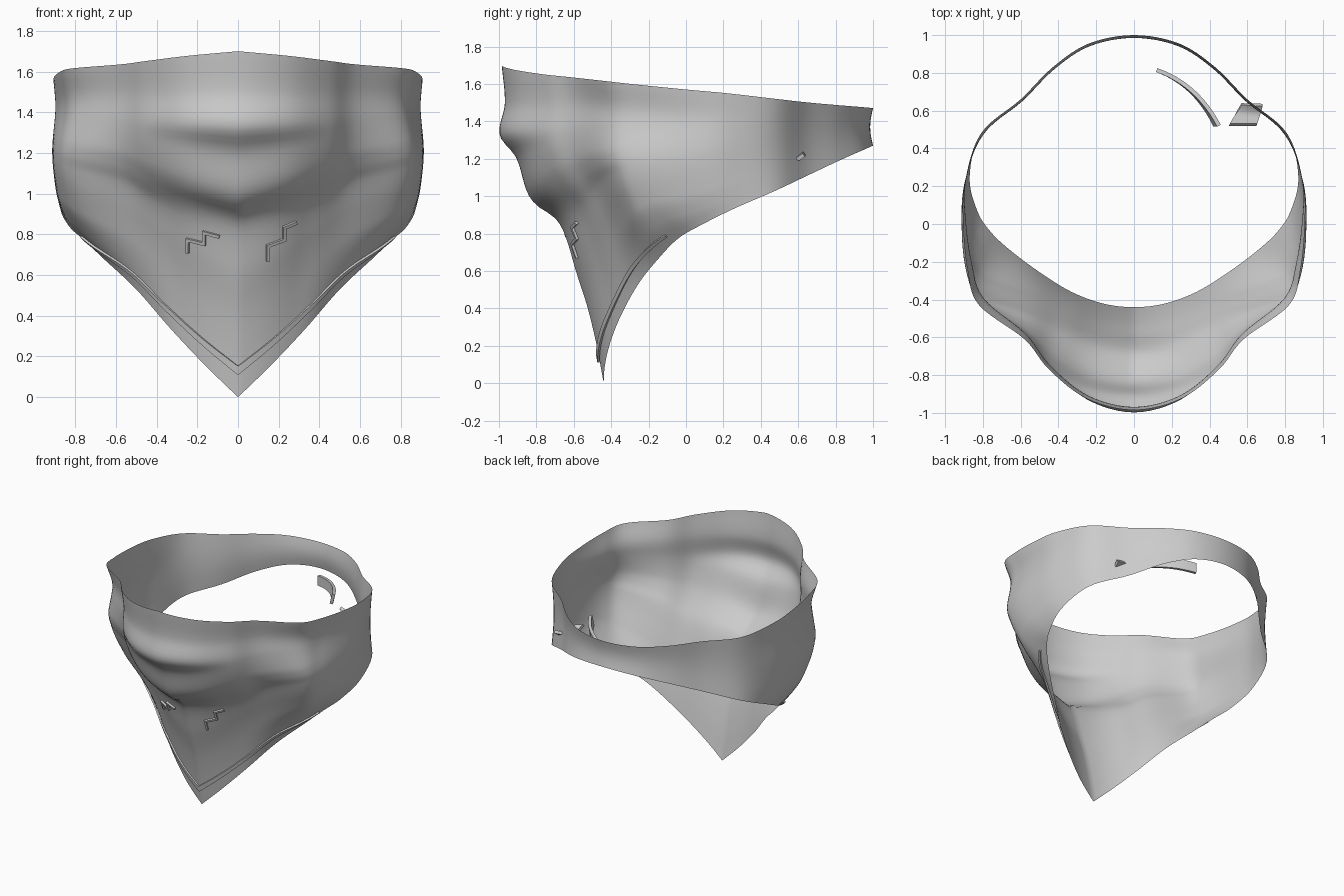
import bpy, math
from mathutils import Vector
from mathutils.bvhtree import BVHTree

if "Cube" in bpy.data.objects:
    bpy.data.objects.remove(bpy.data.objects["Cube"])

# Half outline, front centre to back centre: top edge xyz, bottom edge xyz
TOP = [(0, -.985, 1.70), (.25, -.925, 1.677), (.45, -.77, 1.652), (.58, -.61, 1.635), (.82, -.43, 1.615),
       (.88, -.25, 1.595), (.905, 0, 1.57), (.895, .22, 1.55), (.81, .48, 1.52), (.60, .66, 1.50),
       (.43, .83, 1.485), (.24, .955, 1.475), (0, 1, 1.47)]
BOT = [(0, -.44, 0), (.16, -.422, .155), (.33, -.36, .335), (.50, -.255, .53), (.66, -.135, .68),
       (.76, -.04, .775), (.83, .07, .84), (.87, .25, .93), (.81, .48, 1.03), (.60, .66, 1.115),
       (.43, .83, 1.195), (.24, .955, 1.25), (0, 1, 1.27)]
TOP, BOT = [[Vector(p) for p in l] for l in (TOP, BOT)]
# Fold profiles: (share of the way down, 1 = top outline .. 0 = bottom outline)
FRONT = [(0, 1), (.12, .97), (.22, 1.02), (.29, .86), (.40, .75), (.44, .66), (.48, .48),
         (.53, .385), (.65, .27), (.76, .16), (.88, .07), (1, 0)]
# Softer folds beside the centre
FLANK = [(0, 1), (.12, .95), (.25, .97), (.38, .84), (.46, .66), (.53, .47), (.65, .30),
         (.76, .18), (.88, .08), (1, 0)]
SIDE = [(0, 1), (.2, .80), (.5, 1.1), (.77, .82), (.9, .45), (1, 0)]
N = len(TOP) - 1


def catmull(a, b, c, d, s):
    return b + (c - a) * (.5 * s) + (a * 2 - b * 5 + c * 4 - d) * (.5 * s * s) + (b * 3 - a - c * 3 + d) * (.5 * s ** 3)


def along(pts, u):
    i = min(int(u), N - 1)
    flip = lambda p: Vector((-p.x, p.y, p.z))
    a = pts[i - 1] if i else flip(pts[1])
    if i == 0:
        a.z = 2 * pts[0].z - pts[1].z  # keeps the point at the front centre
    d = pts[i + 2] if i + 2 <= N else flip(pts[N - 1])
    return catmull(a, pts[i], pts[i + 1], d, u - i)


def profile(pts, t):
    last = len(pts) - 1
    i = next((k for k in range(last) if t <= pts[k + 1][0]), last - 1)

    def slope(k):
        p, q = pts[max(k - 1, 0)], pts[min(k + 1, last)]
        return (q[1] - p[1]) / (q[0] - p[0])
    (x0, y0), (x1, y1) = pts[i], pts[i + 1]
    h, s = x1 - x0, (t - x0) / (x1 - x0)
    return ((2 * s**3 - 3 * s * s + 1) * y0 + (s**3 - 2 * s * s + s) * h * slope(i)
            + (3 * s * s - 2 * s**3) * y1 + (s**3 - s * s) * h * slope(i + 1))


def smooth(x):
    x = min(max(x, 0), 1)
    return x * x * (3 - 2 * x)


def cloth_point(u, t):
    """Point on the cloth; u runs round from the front, t runs down."""
    v = abs(u)
    a, b = along(TOP, v), along(BOT, v)
    k, w = smooth(1 - v / 2.5), smooth((5.8 - v) / 4.2)
    f = w * (k * profile(FRONT, t) + (1 - k) * profile(FLANK, t)) + (1 - w) * profile(SIDE, t)
    p = b.lerp(a, f)
    p.z = a.z + (b.z - a.z) * t
    if v > 7:
        k = 1 - .015 * math.sin(math.pi * t) * min(v - 7, 1)
        p.x, p.y = p.x * k, p.y * k
    if u < 0:
        p.x = -p.x
    return p


def make(name, verts, faces, thick=0, offset=1):
    me = bpy.data.meshes.new(name)
    me.from_pydata([tuple(v) for v in verts], [], faces)
    ob = bpy.data.objects.new(name, me)
    bpy.context.collection.objects.link(ob)
    bpy.ops.object.select_all(action='DESELECT')
    ob.select_set(True)
    bpy.context.view_layer.objects.active = ob
    if thick:
        m = ob.modifiers.new("thickness", 'SOLIDIFY')
        m.thickness, m.offset = thick, offset
        bpy.ops.object.modifier_apply(modifier=m.name)
    bpy.ops.object.shade_smooth_by_angle(angle=math.radians(50))
    return ob


def grid_faces(cols, rows, closed=False):
    return [(c * rows + r, c * rows + r + 1, (c + 1) % cols * rows + r + 1, (c + 1) % cols * rows + r)
            for c in range(cols if closed else cols - 1) for r in range(rows - 1)]


# Folded triangular cloth wrapped into a ring
STEP, ROWS = 6, 57
cols = 2 * N * STEP
verts = [cloth_point(i / STEP - N, r / (ROWS - 1)) for i in range(cols) for r in range(ROWS)]
faces = grid_faces(cols, ROWS, True)
make("bandana_cloth", verts, faces)
surface = BVHTree.FromPolygons(verts, faces)

# Raised trim that follows the pointed lower edge and tapers at the ends
END, SEG = 4.75, 57
trim = []
for i in range(SEG * 2 + 1):
    u = END * (i / SEG - 1)
    k = abs(u) / END
    height = cloth_point(u, 0).z - cloth_point(u, 1).z
    for d in (.155 - .115 * k, .112 - .080 * k):
        trim.append(cloth_point(u, 1 - d / height))
make("edge_trim", trim, grid_faces(SEG * 2 + 1, 2), .011, 1.5)


# Stepped stitches on the front, projected on the cloth
def stitch(name, path, width=.014):
    pts = [Vector(p) for p in path]
    out = []
    for i, p in enumerate(pts):
        dirs = [(pts[j + 1] - pts[j]).normalized() for j in (i - 1, i) if 0 <= j < len(pts) - 1]
        norms = [Vector((-d.y, d.x)) for d in dirs]
        n = sum(norms, Vector((0, 0))).normalized()
        n *= width / 2 / n.dot(norms[0])
        for q in (p + n, p - n):
            hit = surface.ray_cast(Vector((q.x, -3, q.y)), Vector((0, 1, 0)))[0]
            out.append(hit + Vector((0, -.004, 0)))
    make(name, out, grid_faces(len(pts), 2), .014)


stitch("stitch_left", [(-.245, .71), (-.245, .775), (-.165, .755), (-.165, .81), (-.09, .79)])
stitch("stitch_right", [(.145, .67), (.145, .745), (.225, .775), (.225, .835), (.285, .86)])

# Loose tail inside the back of the ring
tail = []
for i in range(13):
    s = i / 12
    a, b, c = Vector((.12, .815, 1.28)), Vector((.33, .74, 1.31)), Vector((.44, .52, 1.33))
    p = a * (1 - s) ** 2 + b * 2 * s * (1 - s) + c * s * s
    lean = .010 * s
    tail += [p + Vector((lean, 0, .038)), p - Vector((lean, 0, .038))]
make("knot_tail", tail, grid_faces(13, 2), .022, 0)

# Short knot end poking out through the cloth
knot = []
for i in range(7):
    s = i / 6
    a, b = Vector((.505, .525, 1.28)), Vector((.57, .635, 1.235))
    c, d = Vector((.65, .525, 1.23)), Vector((.68, .63, 1.22))
    for j in range(5):
        t = j / 4
        p = a.lerp(b, t).lerp(c.lerp(d, t), s)
        p.z -= .03 * math.sin(math.pi * t)
        knot.append(p)
make("knot_end", knot, grid_faces(7, 5), .022, 0)
